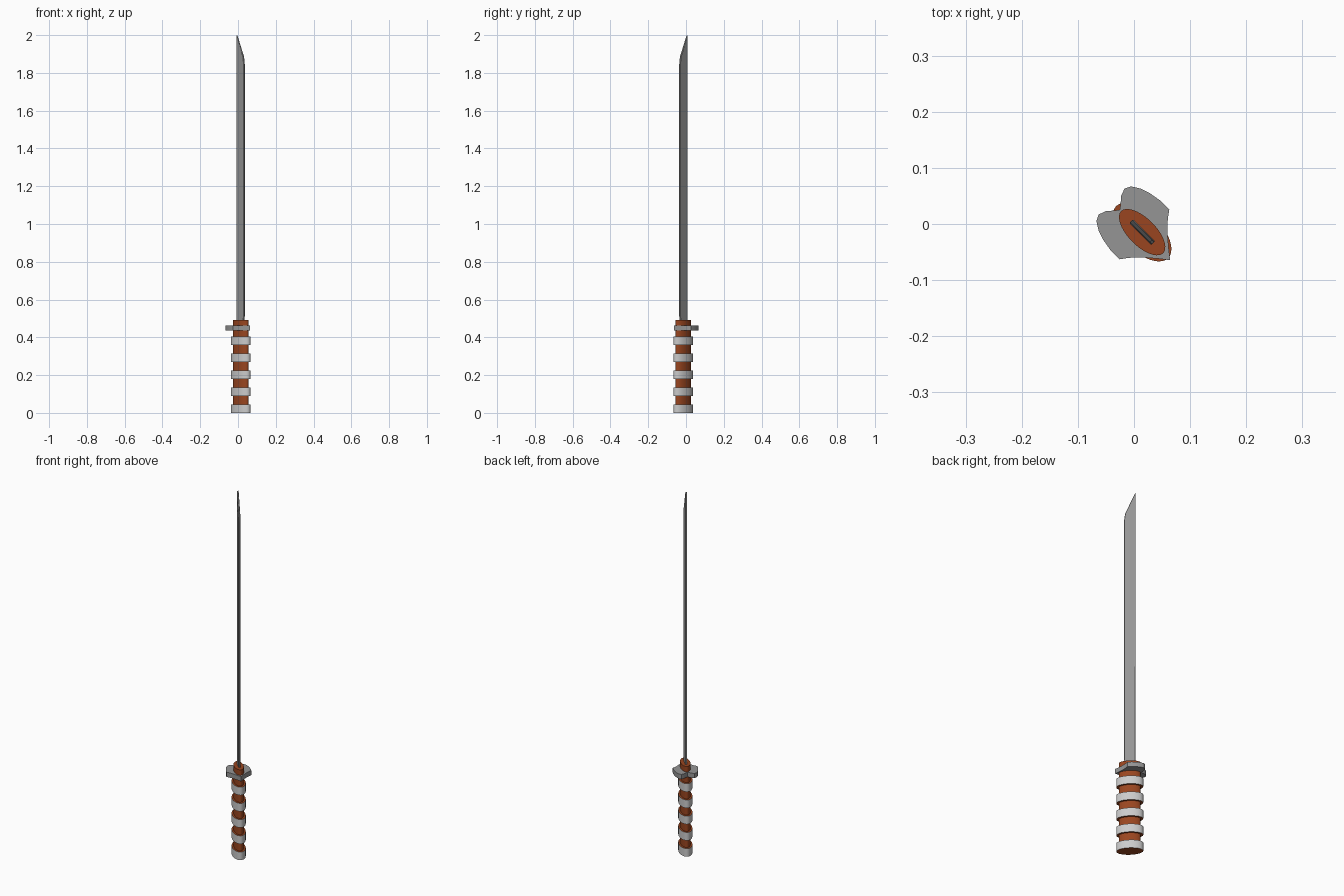
import bpy, bmesh, math
from mathutils import Vector

if "Cube" in bpy.data.objects:
    bpy.data.objects.remove(bpy.data.objects["Cube"])

C = Vector((0.0145, -0.0145, 0))          # handle axis
U = Vector((1, -1, 0)).normalized()       # direction of the cutting edge
V = Vector((1, 1, 0)).normalized()        # across the blade


def material(name, rgb):
    m = bpy.data.materials.new(name)
    m.diffuse_color = (*rgb, 1)
    m.use_nodes = True
    m.node_tree.nodes["Principled BSDF"].inputs["Base Color"].default_value = m.diffuse_color
    return m


brown = material("brown_wood", (0.32, 0.06, 0.014))
pale = material("pale_wrap", (0.65, 0.65, 0.65))
steel = material("steel", (0.3, 0.3, 0.3))


def finish(bm, name, mats):
    bmesh.ops.recalc_face_normals(bm, faces=bm.faces)
    me = bpy.data.meshes.new(name)
    bm.to_mesh(me)
    bm.free()
    ob = bpy.data.objects.new(name, me)
    bpy.context.collection.objects.link(ob)
    for m in mats:
        me.materials.append(m)
    bpy.context.view_layer.objects.active = ob
    bpy.ops.object.select_all(action='DESELECT')
    ob.select_set(True)
    bpy.ops.object.shade_smooth_by_angle(angle=math.radians(30))
    return ob


def prism(name, points, offset, mat):
    bm = bmesh.new()
    f = bm.faces.new([bm.verts.new(p) for p in points])
    r = bmesh.ops.extrude_face_region(bm, geom=[f])
    bmesh.ops.translate(bm, vec=offset, verts=[v for v in r['geom'] if isinstance(v, bmesh.types.BMVert)])
    return finish(bm, name, [mat])


# Handle: oval grip with five raised wraps, stepped in one stack
N, STEP = 40, 0.0448
WRAP, GRIP = (0.0655, 0.034), (0.053, 0.0245)
bm = bmesh.new()
rings = []
for i in range(11):
    a, b = WRAP if i % 2 == 0 and i < 10 else GRIP
    for z in (i * STEP, (i + 1) * STEP):
        rings.append([bm.verts.new(C + U * a * math.cos(t) + V * b * math.sin(t) + Vector((0, 0, z)))
                      for t in (2 * math.pi * k / N for k in range(N))])
for i in range(len(rings) - 1):
    lo, hi = rings[i], rings[i + 1]
    for k in range(N):
        j = (k + 1) % N
        f = bm.faces.new((lo[k], lo[j], hi[j], hi[k]))
        f.material_index = 1 if i % 4 == 0 and i < 20 else 0
bm.faces.new(rings[0])
bm.faces.new(rings[-1])
bmesh.ops.remove_doubles(bm, verts=bm.verts, dist=1e-6)
finish(bm, "handle", [brown, pale])

# Guard: outline mirrored across the line y = -x
half = [(-0.024, 0.034), (-0.023, 0.050), (-0.017, 0.063), (-0.005, 0.067), (0.012, 0.063),
        (0.028, 0.055), (0.048, 0.041), (0.063, 0.026), (0.061, 0.014), (0.0595, 0.0),
        (0.060, -0.022), (0.062, -0.045)]
outline = [(-0.0255, 0.0255)] + half + [(0.0645, -0.0645)] + [(-y, -x) for x, y in reversed(half)]
prism("guard", [Vector((x, y, 0.437)) for x, y in outline], Vector((0, 0, 0.026)), steel)

# Blade: side profile with slanted tip, thickened and slightly bevelled
W, T = 0.028, 0.0095
profile = [(-W, 0.46), (0.85 * W, 0.46), (0.85 * W, 0.493), (W, 0.515), (W, 1.84),
           (0.8 * W, 1.885), (-W, 2.0)]
blade = prism("blade", [C + U * u - V * T / 2 + Vector((0, 0, z)) for u, z in profile], V * T, steel)
bev = blade.modifiers.new("edge_bevel", 'BEVEL')
bev.width = 0.002
bev.segments = 1
